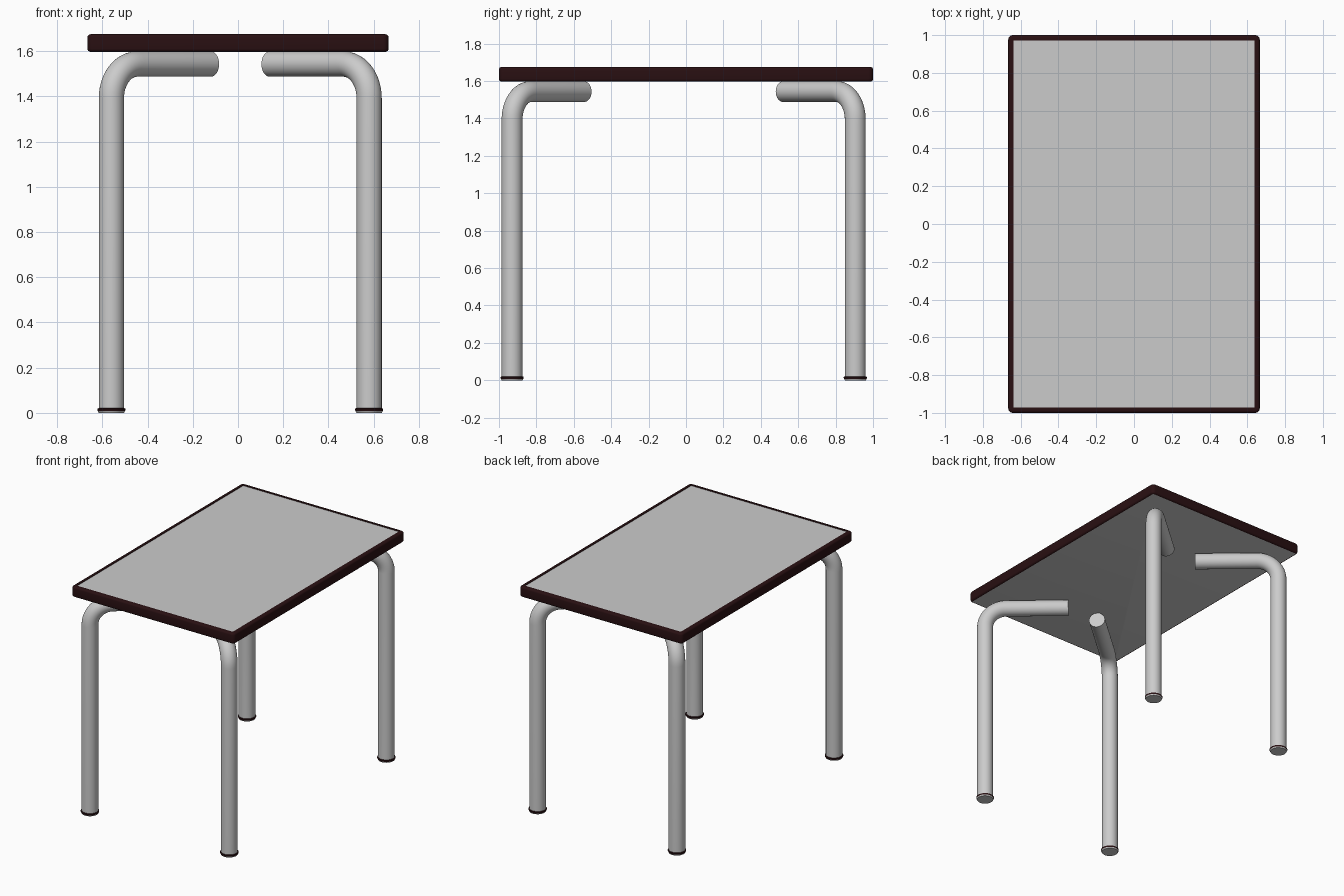
import bpy, bmesh, math
from mathutils import Vector

if "Cube" in bpy.data.objects:
    bpy.data.objects.remove(bpy.data.objects["Cube"])


def material(name, rgb):
    m = bpy.data.materials.new(name)
    m.diffuse_color = (*rgb, 1)
    m.use_nodes = True
    m.node_tree.nodes["Principled BSDF"].inputs["Base Color"].default_value = m.diffuse_color
    return m


GREY = material("light grey", (0.60, 0.60, 0.60))
DARK = material("dark brown", (0.022, 0.005, 0.006))


def finish(bm, name, mats):
    """Smooth shading with sharp edges kept, then make the object."""
    bmesh.ops.recalc_face_normals(bm, faces=bm.faces)
    for f in bm.faces:
        f.smooth = True
    for e in bm.edges:
        e.smooth = e.calc_face_angle(0) < math.radians(35)
    me = bpy.data.meshes.new(name)
    bm.to_mesh(me)
    bm.free()
    for m in mats:
        me.materials.append(m)
    ob = bpy.data.objects.new(name, me)
    bpy.context.collection.objects.link(ob)
    return ob


def skin(bm, rings):
    """Bridge rings of points into a closed tube; returns the two caps."""
    loops = [[bm.verts.new(p) for p in ring] for ring in rings]
    n = len(loops[0])
    for a, b in zip(loops, loops[1:]):
        for i in range(n):
            j = (i + 1) % n
            bm.faces.new((a[i], a[j], b[j], b[i]))
    return bm.faces.new(loops[0][::-1]), bm.faces.new(loops[-1])


SIDES = 32
ANGLES = [2 * math.pi * i / SIDES for i in range(SIDES)]
CX, CY = 0.01, -0.0125           # middle of the four legs
LEG_X, LEG_Y = 0.57, 0.9175      # leg distance from that middle
R, BEND, Z_ARM = 0.056, 0.15, 1.543
ARM = 0.583                      # length of the diagonal arm


def leg(name, sx, sy):
    base = Vector((CX + sx * LEG_X, CY + sy * LEG_Y, 0))
    u = Vector((-sx * 0.754, -sy * 0.657, 0))
    side, up = Vector((-u.y, u.x, 0)), Vector((0, 0, 1))
    # path in the (u, z) plane with its tilt from vertical
    path = [(0, 0.012, 0)]
    for i in range(13):
        t = math.pi / 2 * i / 12
        path.append((BEND * (1 - math.cos(t)), Z_ARM - BEND + BEND * math.sin(t), t))
    path.append((ARM, Z_ARM, math.pi / 2))
    rings = []
    for d, z, t in path:
        c = base + u * d + up * z
        v = u * math.cos(t) - up * math.sin(t)
        rings.append([c + (v * math.cos(a) + side * math.sin(a)) * R for a in ANGLES])
    bm = bmesh.new()
    skin(bm, rings)
    finish(bm, name, [GREY])


def foot(name, sx, sy):
    base = Vector((CX + sx * LEG_X, CY + sy * LEG_Y, 0))
    profile = [(0.056, 0.0), (0.060, 0.008), (0.062, 0.012), (0.062, 0.018), (0.056, 0.021)]
    bm = bmesh.new()
    skin(bm, [[base + Vector((r * math.cos(a), r * math.sin(a), z)) for a in ANGLES]
              for r, z in profile])
    # dark ring above a grey glide
    for f in bm.faces:
        f.material_index = 1 if f.calc_center_median().z > 0.009 else 0
    finish(bm, name, [GREY, DARK])


for fb, sy in (("front", -1), ("back", 1)):
    for lr, sx in (("left", -1), ("right", 1)):
        leg(f"{fb}_{lr}_leg", sx, sy)
        foot(f"{fb}_{lr}_foot", sx, sy)

# Tabletop: rounded slab with a dark rim and grey panels above and below
bm = bmesh.new()
bmesh.ops.create_cube(bm, size=1)
for v in bm.verts:
    v.co = (v.co.x * 1.332, v.co.y * 2.0, 1.636 + v.co.z * 0.078)
upright = [e for e in bm.edges if abs(e.verts[0].co.z - e.verts[1].co.z) > 0.01]
bmesh.ops.bevel(bm, geom=upright, offset=0.025, segments=6, profile=0.5, affect='EDGES')
rims = [e for e in bm.edges if abs(e.verts[0].co.z - e.verts[1].co.z) < 1e-5]
bmesh.ops.bevel(bm, geom=rims, offset=0.014, segments=4, profile=0.5, affect='EDGES')
bm.normal_update()
top = max(bm.faces, key=lambda f: f.calc_center_median().z)
bottom = min(bm.faces, key=lambda f: f.calc_center_median().z)
bmesh.ops.inset_region(bm, faces=[top], thickness=0.014)
bmesh.ops.inset_region(bm, faces=[top], thickness=0.001, depth=-0.003)
for f in bm.faces:
    f.material_index = 1
top.material_index = bottom.material_index = 0
finish(bm, "tabletop", [GREY, DARK])
